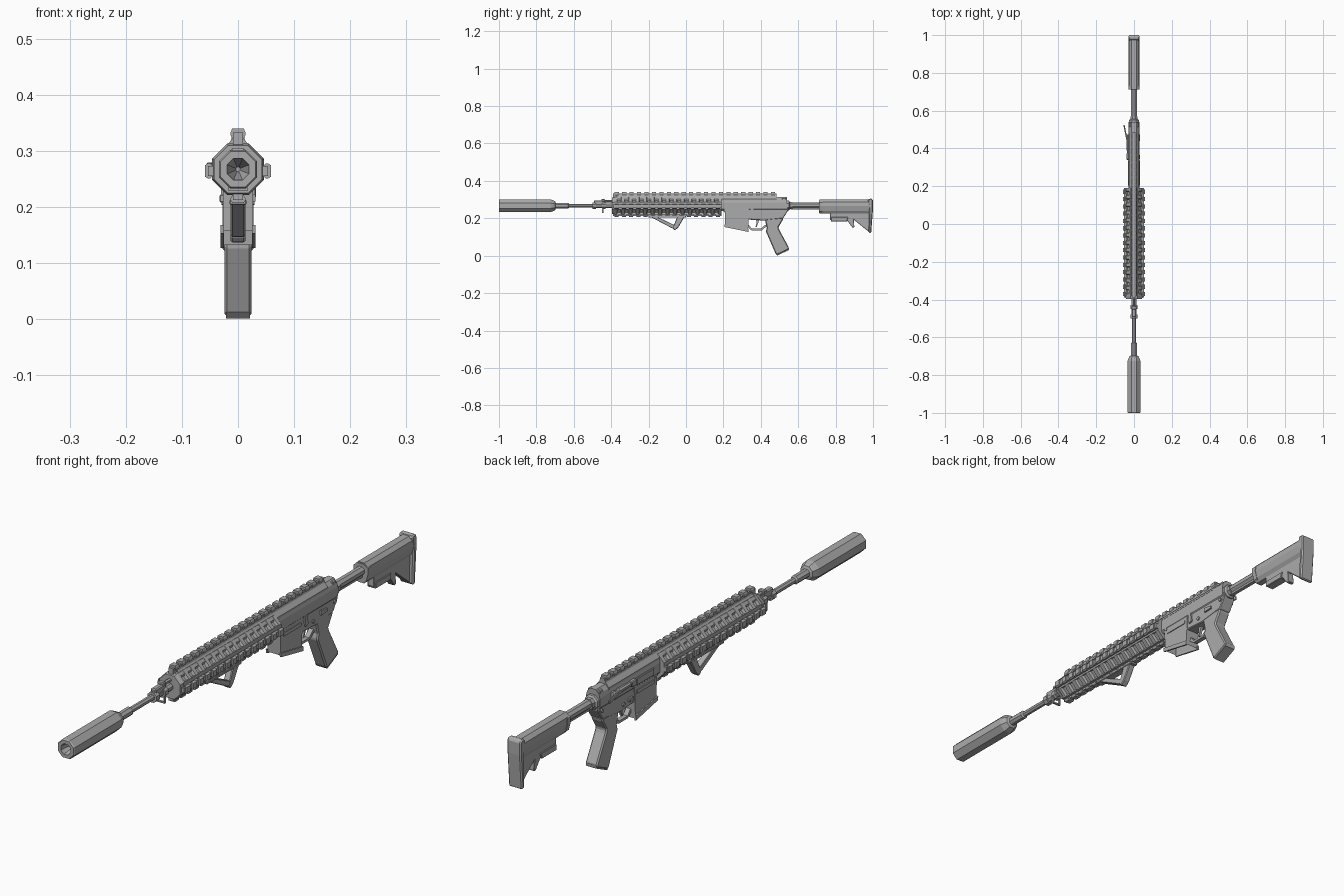
import bpy, bmesh, math
from mathutils import Vector, Matrix

cube = bpy.data.objects.get("Cube")
if cube:
    bpy.data.objects.remove(cube)

metal = bpy.data.materials.new("mid grey")
metal.use_nodes = True
GREY = (0.41, 0.41, 0.41, 1)
metal.diffuse_color = GREY
metal.node_tree.nodes["Principled BSDF"].inputs["Base Color"].default_value = GREY

AXIS = 0.267  # bore height


def finish(name, bm, bevel=0):
    bmesh.ops.recalc_face_normals(bm, faces=bm.faces)
    mesh = bpy.data.meshes.new(name)
    bm.to_mesh(mesh)
    bm.free()
    mesh.materials.append(metal)
    obj = bpy.data.objects.new(name, mesh)
    bpy.context.collection.objects.link(obj)
    if bevel:
        mod = obj.modifiers.new("bevel", "BEVEL")
        mod.width, mod.segments, mod.limit_method = bevel, 1, "ANGLE"
    return obj


def loft(bm, loops, cap=True):
    """Skin a list of equal-length point loops."""
    rows = [[bm.verts.new(p) for p in loop] for loop in loops]
    n = len(rows[0])
    for a, b in zip(rows, rows[1:]):
        for i in range(n):
            bm.faces.new((a[i], a[(i + 1) % n], b[(i + 1) % n], b[i]))
    if cap:
        bm.faces.new(rows[0])
        bm.faces.new(rows[-1][::-1])


def side_prism(name, pts, half, x=0, bevel=0):
    """Side outline (y, z) given a thickness across x."""
    bm = bmesh.new()
    loft(bm, [[(x + s, y, z) for y, z in pts] for s in (-half, half)])
    return finish(name, bm, bevel)


def long_prism(name, pts, y0, y1, bevel=0):
    """Half cross-section (x, z), top to bottom, mirrored and run along y."""
    full = pts + [(-x, z) for x, z in reversed(pts) if x > 0]
    bm = bmesh.new()
    loft(bm, [[(x, y, z) for x, z in full] for y in (y0, y1)])
    return finish(name, bm, bevel)


def turned(name, rings, n=8, z=AXIS, x=0):
    """Rings of (y, radius) around an axis along y."""
    bm = bmesh.new()
    ang = [2 * math.pi * (i + 0.5) / n for i in range(n)]
    loft(bm, [[(x + r * math.cos(a), y, z + r * math.sin(a)) for a in ang] for y, r in rings])
    return finish(name, bm)


def add_box(bm, center, size, turn=0):
    m = Matrix.Translation(center) @ Matrix.Rotation(turn, 4, "Z") @ Matrix.Diagonal((*size, 1))
    bmesh.ops.create_cube(bm, size=1, matrix=m)


def box(name, center, size, bevel=0, turn=0):
    bm = bmesh.new()
    add_box(bm, center, size, turn)
    return finish(name, bm, bevel)


def rail(name, base, direction, y0, y1, pitch=0.04, height=0.024):
    """Slotted accessory rail: narrow neck with wide chamfered lugs."""
    up = Vector(direction)
    side = up.cross(Vector((0, 1, 0)))
    base = Vector(base)
    bm = bmesh.new()

    def run(section, a, b):
        loft(bm, [[base + side * s + up * h + Vector((0, y, 0)) for s, h in section] for y in (a, b)])

    run([(-.009, -.012), (.009, -.012), (.009, height * .7), (-.009, height * .7)], y0, y1)
    count = round((y1 - y0) / pitch)
    step = (y1 - y0) / count
    lug = [(-.009, .2), (.009, .2), (.013, .5), (.013, .75), (.010, 1), (-.010, 1), (-.013, .75), (-.013, .5)]
    lug = [(s, h * height) for s, h in lug]
    for i in range(count):
        a = y0 + i * step + step * .22
        run(lug, a, a + step * .56)
    return finish(name, bm)


# Suppressor with a hollow, tapering bore
turned("suppressor", [(-.93, .004), (-.985, .019), (-1, .021), (-1, .034), (-.995, .037),
                      (-.725, .037), (-.71, .031), (-.70, .026), (-.695, .012)])

# Barrel and gas block
turned("barrel", [(-.71, .016), (-.63, .016), (-.625, .011), (-.50, .011), (-.49, .014), (-.36, .014)])
for i, y in enumerate((-.49, -.44)):
    turned(f"gas_block_band_{i + 1}", [(y - .01, .02), (y + .01, .02)])
box("gas_block", (0, -.463, .283), (.022, .06, .026), .004)
box("gas_block_top", (0, -.443, .297), (.026, .018, .014), .003)
turned("gas_tube", [(-.45, .007), (-.38, .007)], 6, .292)
for y in (-.445,):
    bm = bmesh.new()
    for x in (-.014, .014):
        add_box(bm, (x, y, .243), (.005, .008, .028))
    add_box(bm, (0, y, .231), (.033, .008, .005))
    finish("sling_loop", bm)

# Handguard: octagonal shell with recessed vents on its diagonal faces
Y0, Y1, VENTS = -.39, .19, 14
bm = bmesh.new()
ang = [math.pi / 8 + i * math.pi / 4 for i in range(8)]
cuts = [Y0 + .008]
for i in range(VENTS):
    start = Y0 + .02 + i * .04
    cuts += [start, start + .024]
cuts.append(Y1)
loft(bm, [[(.047 * math.cos(a), y, AXIS + .05 * math.sin(a)) for a in ang] for y in cuts])
vents = []
for f in bm.faces:
    f.normal_update()
    c, nrm = f.calc_center_median(), f.normal
    long = max(v.co.y for v in f.verts) - min(v.co.y for v in f.verts)
    if abs(nrm.x) > .4 and abs(nrm.z) > .4 and .022 < long < .026:
        vents.append(f)
bmesh.ops.recalc_face_normals(bm, faces=bm.faces)
bmesh.ops.inset_individual(bm, faces=vents, thickness=.006, depth=-.009)
finish("handguard", bm)
turned("handguard_front_ring", [(Y0 - .006, .03), (Y0 - .006, .046), (Y0 + .01, .05)])

# Accessory rails
rail("left_rail", (.04, 0, AXIS - .003), (1, 0, 0), Y0, Y1, height=.019)
rail("right_rail", (-.04, 0, AXIS - .003), (-1, 0, 0), Y0, Y1, height=.019)
rail("bottom_rail", (0, 0, .225), (0, 0, -1), Y0, Y1, height=.018)
rail("top_rail", (0, 0, .314), (0, 0, 1), Y0, .485, height=.026)
long_prism("rail_bridge", [(.011, .325), (.013, .318), (.026, .303), (.026, .296)], Y0 + .02, .485)

# Angled foregrip with an open middle
side_prism("foregrip_leg", [(-.045, .213), (-.005, .213), (-.042, .15), (-.06, .135), (-.072, .147)], .013, bevel=.003)
side_prism("foregrip_strut", [(-.2, .213), (-.165, .213), (-.06, .163), (-.06, .146), (-.075, .147)], .012, bevel=.002)
box("foregrip_mount", (0, -.1, .208), (.03, .2, .01), .002)

# Upper receiver
long_prism("upper_receiver", [(.012, .314), (.024, .300), (.028, .285), (.028, .25), (.02, .24)], .185, .54)
box("ejection_port_cover", (-.029, .28, .268), (.008, .10, .026), .002)
side_prism("shell_deflector", [(.34, .262), (.34, .285), (.375, .285), (.365, .262)], .008, -.032, .003)
turned("bolt_assist", [(.36, .008), (.44, .011), (.445, .007), (.46, .007), (.46, .011), (.475, .011)], 8, .275, -.03)
box("side_lever", (-.043, .475, .272), (.007, .10, .014), .002, turn=.2)
box("charging_handle", (0, .525, .304), (.05, .022, .012), .003)

# Lower receiver with an open magazine well
side_prism("lower_receiver", [(.2, .265), (.2, .235), (.3, .195), (.42, .188), (.52, .2), (.545, .24), (.545, .265)],
           .025, bevel=.003)
bm = bmesh.new()
well = [(.207, .25), (.21, .157), (.332, .132), (.337, .25)]
loft(bm, [[(s, y, z) for y, z in well] for s in (-.027, .027)])
bmesh.ops.recalc_face_normals(bm, faces=bm.faces)
floor = [f for f in bm.faces if f.normal.z < -.8]
bmesh.ops.inset_region(bm, faces=floor, thickness=.007)
bmesh.ops.translate(bm, verts=floor[0].verts, vec=(0, 0, .07))
finish("magazine_well", bm)
for s in (-1, 1):
    side_prism("left_well_lip" if s > 0 else "right_well_lip",
               [(.205, .168), (.207, .153), (.335, .127), (.335, .144)], .003, s * .028)
    side_prism("left_well_rib" if s > 0 else "right_well_rib",
               [(.225, .235), (.225, .222), (.325, .222), (.325, .235)], .002, s * .028)
    for j, (y, z) in enumerate(((.215, .245), (.525, .235), (.40, .21))):
        bm = bmesh.new()
        bmesh.ops.create_cone(bm, cap_ends=True, segments=8, radius1=.007, radius2=.007, depth=.005,
                              matrix=Matrix.Translation((s * .027, y, z)) @ Matrix.Rotation(math.pi / 2, 4, "Y"))
        finish(f"{'left' if s > 0 else 'right'}_pin_{j + 1}", bm)
side_prism("bolt_catch", [(.345, .25), (.36, .25), (.365, .215), (.35, .21)], .003, .028)
side_prism("safety_lever", [(.44, .235), (.475, .23), (.475, .22), (.44, .218)], .004, .028)
box("magazine_button", (-.028, .36, .215), (.01, .022, .014), .002)

# Trigger and its guard
side_prism("trigger_guard", [(.33, .152), (.35, .136), (.405, .136), (.432, .158), (.425, .166), (.40, .145),
                             (.352, .145), (.335, .165)], .009)
side_prism("trigger", [(.375, .195), (.392, .195), (.386, .175), (.378, .154), (.372, .154), (.377, .175)], .005)

# Pistol grip
side_prism("pistol_grip", [(.42, .2), (.52, .203), (.517, .19), (.494, .152), (.499, .138), (.551, .042), (.549, .033),
                           (.487, .004), (.479, .01), (.427, .13), (.432, .15)], .024, bevel=.008)
side_prism("grip_base", [(.552, .042), (.55, .030), (.488, .001), (.477, .012)], .021)

# Buffer tube
turned("tube_collar", [(.535, .028), (.55, .028), (.555, .021), (.57, .021)], 8, .268)
turned("buffer_tube", [(.54, .017), (.75, .017)], 8, .27)
long_prism("tube_spine", [(.007, .264), (.007, .247)], .56, .74)

# Stock
long_prism("stock_body", [(.013, .30), (.026, .287), (.028, .265), (.022, .24), (.012, .225)], .715, .985)
long_prism("stock_collar", [(.014, .296), (.029, .284), (.03, .265), (.022, .235), (.014, .229)], .712, .73)
side_prism("stock_lower", [(.77, .24), (.77, .19), (.862, .187), (.89, .15), (.90, .152), (.898, .192),
                           (.98, .125), (.988, .24)], .013, bevel=.002)
side_prism("adjust_lever", [(.775, .206), (.775, .183), (.86, .183), (.868, .206)], .017, bevel=.002)
side_prism("butt_pad", [(.972, .30), (.98, .305), (.995, .305), (1, .295), (1, .25), (.99, .12), (.976, .124),
                        (.98, .24)], .028, bevel=.006)
